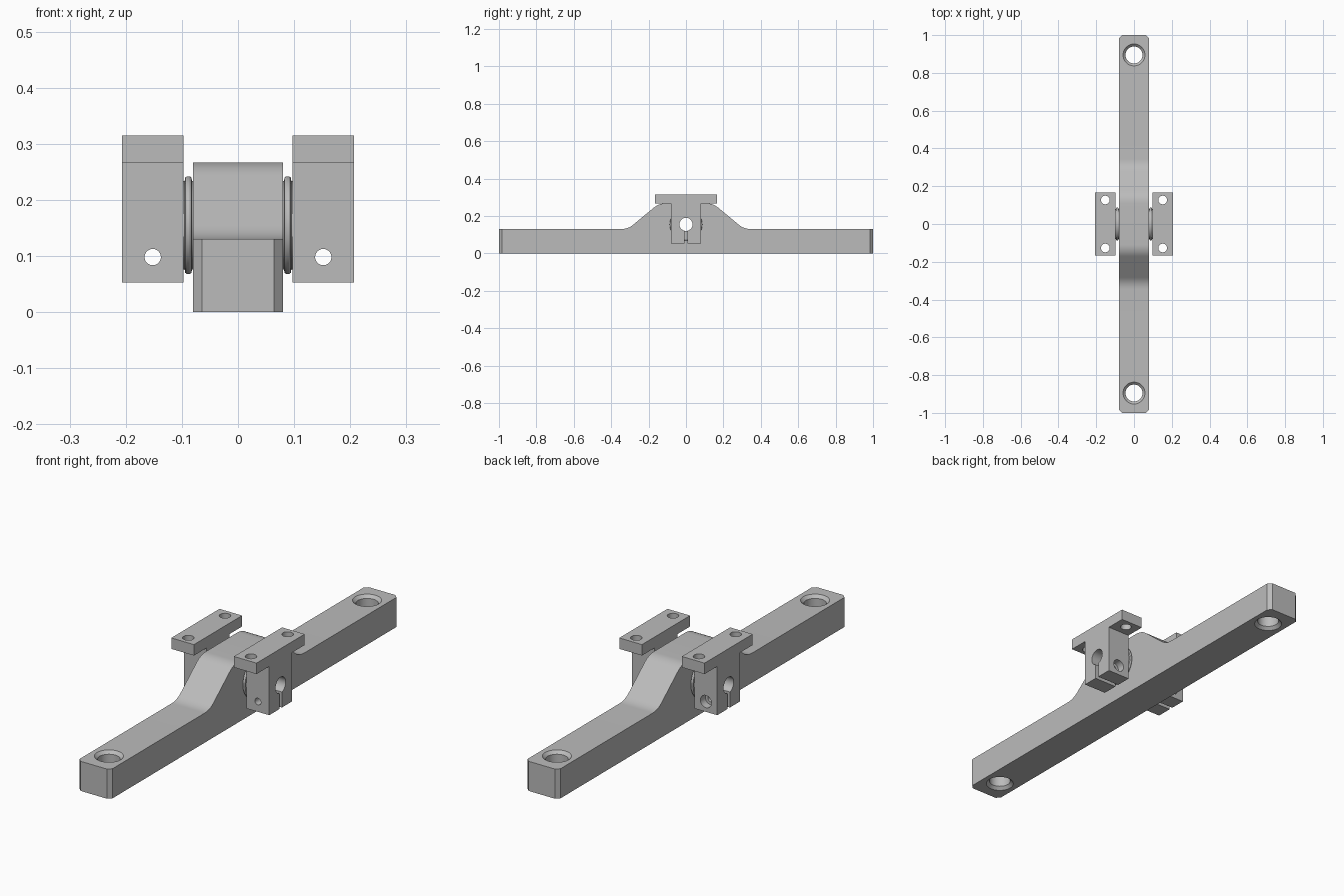
import bpy
import bmesh
from math import pi
from mathutils import Matrix, Vector

if "Cube" in bpy.data.objects:
    bpy.data.objects.remove(bpy.data.objects["Cube"])

grey = bpy.data.materials.new("machined grey")
grey.use_nodes = True
grey.diffuse_color = (0.5, 0.5, 0.5, 1)
grey.node_tree.nodes["Principled BSDF"].inputs["Base Color"].default_value = (0.5, 0.5, 0.5, 1)

AXLE_Z = 0.155
TURN = {"X": Matrix.Rotation(pi / 2, 4, "Y"),
        "Y": Matrix.Rotation(-pi / 2, 4, "X"),
        "Z": Matrix.Identity(4)}


def finish(name, bm):
    bmesh.ops.recalc_face_normals(bm, faces=bm.faces)
    mesh = bpy.data.meshes.new(name)
    bm.to_mesh(mesh)
    bm.free()
    mesh.materials.append(grey)
    obj = bpy.data.objects.new(name, mesh)
    bpy.context.collection.objects.link(obj)
    return obj


def prism(name, outline, x0, x1):
    """Extrude a (y, z) outline along x."""
    bm = bmesh.new()
    face = bm.faces.new([bm.verts.new((x0, y, z)) for y, z in outline])
    out = bmesh.ops.extrude_face_region(bm, geom=[face])
    moved = [v for v in out["geom"] if isinstance(v, bmesh.types.BMVert)]
    bmesh.ops.translate(bm, verts=moved, vec=(x1 - x0, 0, 0))
    return finish(name, bm)


def turned(name, profile, axis, centre, steps=48):
    """Solid of revolution from (radius, distance along axis) pairs."""
    bm = bmesh.new()
    rings = []
    for r, t in profile:
        ring = bmesh.ops.create_circle(bm, segments=steps, radius=r)["verts"]
        bmesh.ops.translate(bm, verts=ring, vec=(0, 0, t))
        rings.append(ring)
    for a, b in zip(rings, rings[1:]):
        for i in range(steps):
            j = (i + 1) % steps
            bm.faces.new((a[i], a[j], b[j], b[i]))
    bm.faces.new(rings[0])
    bm.faces.new(rings[-1])
    bmesh.ops.transform(bm, matrix=Matrix.Translation(centre) @ TURN[axis], verts=bm.verts)
    return finish(name, bm)


def cut(obj, cutters):
    """Subtract the cutters, then smooth the round surfaces."""
    bpy.ops.object.select_all(action="DESELECT")
    bpy.context.view_layer.objects.active = obj
    obj.select_set(True)
    for cutter in cutters:
        cutter.hide_render = True
        mod = obj.modifiers.new("cut", "BOOLEAN")
        mod.object = cutter
        mod.solver = "EXACT"
        bpy.ops.object.modifier_apply(modifier=mod.name)
        bpy.data.objects.remove(cutter)
    bpy.ops.object.shade_smooth_by_angle(angle=pi / 7)


def bore():
    return turned("bore_cutter", [(0.035, -0.5), (0.035, 0.5)], "X", (0, 0, AXLE_Z))


def rounded(points, radius_points, reach=0.036, steps=8):
    """Replace the chosen corners of an outline with smooth arcs."""
    result = []
    for i, p in enumerate(points):
        p = Vector(p)
        if i not in radius_points:
            result.append(p)
            continue
        a = p + (Vector(points[i - 1]) - p).normalized() * reach
        b = p + (Vector(points[(i + 1) % len(points)]) - p).normalized() * reach
        for k in range(steps + 1):
            t = k / steps
            result.append(a * (1 - t) ** 2 + p * 2 * t * (1 - t) + b * t * t)
    return result


# Long beam with a raised middle
outline = [(-1, 0), (1, 0), (1, 0.13), (0.31, 0.13), (0.145, 0.267),
           (-0.145, 0.267), (-0.31, 0.13), (-1, 0.13)]
beam = prism("beam", rounded(outline, {3, 4, 5, 6}), -0.08, 0.08)

# Chamfered upright corners
bm = bmesh.new()
bm.from_mesh(beam.data)
corners = [e for e in bm.edges if all(abs(v.co.y) > 0.99 for v in e.verts)
           and abs(e.verts[0].co.z - e.verts[1].co.z) > 0.1]
bmesh.ops.bevel(bm, geom=corners, offset=0.016, segments=1, affect="EDGES")
bm.to_mesh(beam.data)
bm.free()

# Countersunk end holes and axle bore
sink = [(0.068, -0.01), (0.045, 0.013), (0.045, 0.117), (0.068, 0.14)]
cut(beam, [turned("end_hole_cutter", sink, "Z", (0, s * 0.895, 0)) for s in (-1, 1)] + [bore()])

for side, s in (("left", 1), ("right", -1)):
    # Rounded spacer ring between beam and clamp
    spacer = turned(side + "_spacer",
                    [(0.079, 0.079), (0.079, 0.082), (0.085, 0.083), (0.087, 0.086),
                     (0.087, 0.091), (0.085, 0.094), (0.079, 0.095), (0.079, 0.097)],
                    "X", (0, 0, AXLE_Z), 64)
    if s < 0:
        spacer.data.transform(Matrix.Rotation(pi, 4, "Z"))
    cut(spacer, [bore()])

    # T-shaped clamp block
    half = [(0.079, 0.053), (0.079, 0.267), (0.167, 0.267), (0.167, 0.315)]
    tee = half + [(-y, z) for y, z in reversed(half)]
    clamp = prism(side + "_clamp", tee, s * 0.097, s * 0.207)
    mid = s * 0.152
    slot = prism("slot_cutter", [(-0.009, 0), (0.009, 0), (0.009, AXLE_Z), (-0.009, AXLE_Z)],
                 s * 0.05, s * 0.25)
    screw = turned("screw_cutter", [(0.0145, -0.2), (0.0145, 0.045), (0.027, 0.045), (0.027, 0.2)],
                   "Y", (mid, 0, 0.098))
    mounts = [turned("mount_cutter", [(0.023, 0.2), (0.023, 0.4)], "Z", (mid, y, 0))
              for y in (-0.127, 0.127)]
    cut(clamp, [bore(), slot, screw] + mounts)
